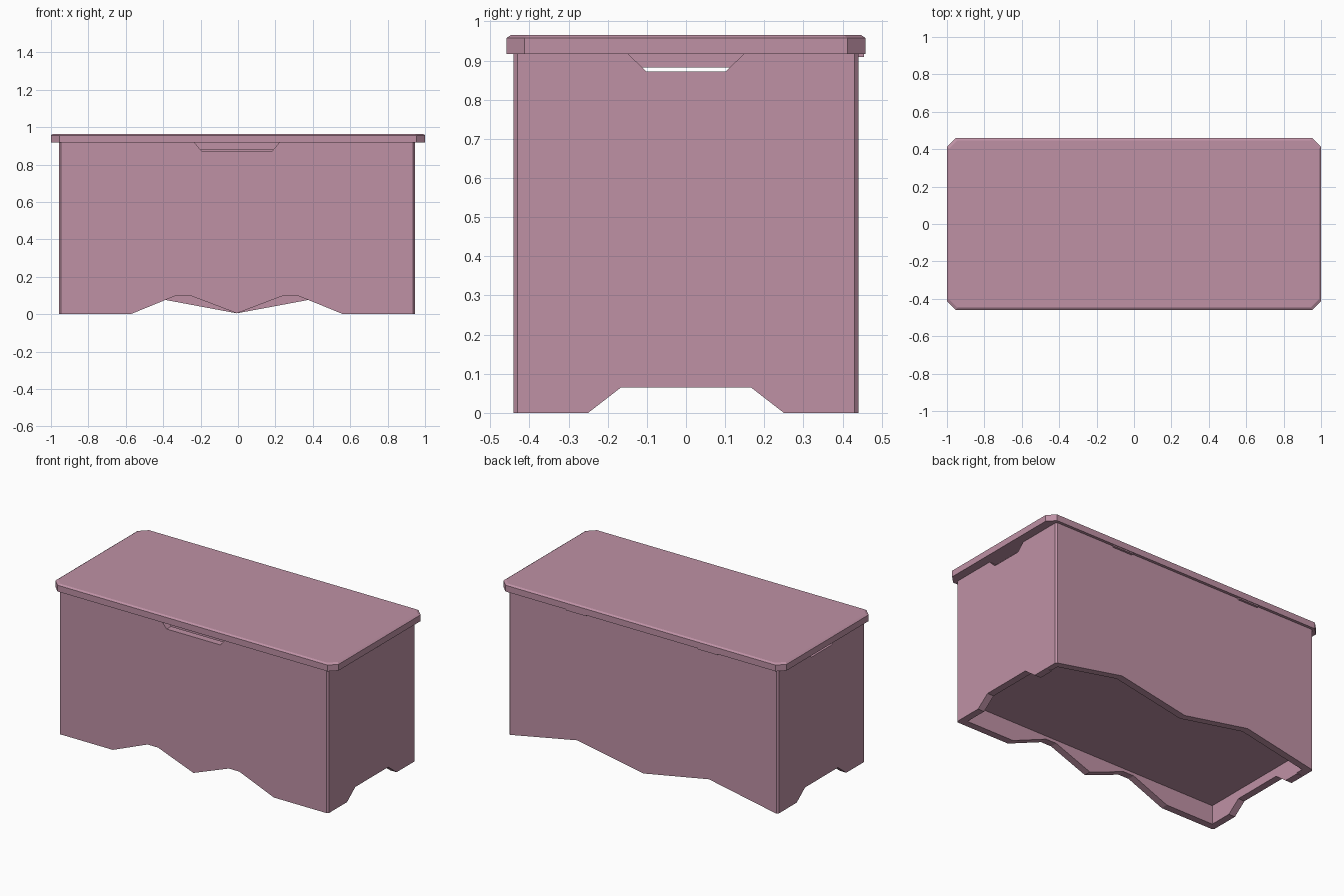
import bpy
import bmesh
from mathutils import Vector

cube = bpy.data.objects.get("Cube")
if cube:
    bpy.data.objects.remove(cube, do_unlink=True)

pink = bpy.data.materials.new("dusty_pink")
pink.use_nodes = True
colour = (0.52, 0.285, 0.378, 1)
pink.diffuse_color = colour
pink.node_tree.nodes["Principled BSDF"].inputs["Base Color"].default_value = colour

SHIFT = -0.006              # the box sits slightly off the lid's centre
W, D, WALL = 0.951, 0.441, 0.045
RIM = 0.917


def prism(name, outline, axis, lo, hi):
    """Extrude a 2D outline along an axis from lo to hi."""
    place = {"x": lambda a, b, c: (c, a, b),
             "y": lambda a, b, c: (a, c, b),
             "z": lambda a, b, c: (a, b, c)}[axis]
    bm = bmesh.new()
    face = bm.faces.new([bm.verts.new(place(a, b, lo)) for a, b in outline])
    ext = bmesh.ops.extrude_face_region(bm, geom=[face])
    verts = [v for v in ext["geom"] if isinstance(v, bmesh.types.BMVert)]
    bmesh.ops.translate(bm, verts=verts, vec=Vector(place(0, 0, hi - lo)))
    bmesh.ops.recalc_face_normals(bm, faces=bm.faces)
    mesh = bpy.data.meshes.new(name)
    bm.to_mesh(mesh)
    bm.free()
    mesh.materials.append(pink)
    obj = bpy.data.objects.new(name, mesh)
    bpy.context.collection.objects.link(obj)
    return obj


def chamfered(w, d, c):
    """Rectangle of half sizes w, d with cut corners."""
    return [(w - c, -d), (w, c - d), (w, d - c), (w - c, d),
            (c - w, d), (-w, d - c), (-w, c - d), (c - w, -d)]


def rect(w, d):
    return [(w, -d), (w, d), (-w, d), (-w, -d)]


def mirrored(half):
    """Complete a profile listed from the +side towards the middle."""
    return half + [(-a, b) for a, b in reversed(half) if a]


# Box: solid block, hollowed above and below the floor, then notched
box = prism("box", chamfered(W, D, 0.01), "z", 0, RIM)
inner = rect(W - WALL, D - WALL)
foot_front = mirrored([(0.569, -0.1), (0.569, 0), (0.324, 0.1), (0.25, 0.1), (0, 0.005)])
foot_back = mirrored([(0.94, -0.1), (0.94, 0), (0.465, 0.092), (0, 0.005)])
foot_side = mirrored([(0.25, -0.1), (0.25, 0), (0.166, 0.065)])
slot_front = mirrored([(0.226, 1), (0.226, RIM), (0.189, 0.873)])
slot_side = mirrored([(0.148, 1), (0.148, RIM), (0.101, 0.872)])
cutters = [
    prism("storage_cutter", inner, "z", 0.15, 1.1),
    prism("base_cutter", inner, "z", -0.2, 0.12),
    prism("front_foot_cutter", foot_front, "y", -0.6, -0.35),
    prism("back_foot_cutter", foot_back, "y", 0.35, 0.6),
    prism("side_foot_cutter", foot_side, "x", -1.2, 1.2),
    prism("front_slot_cutter", slot_front, "y", -0.6, -0.35),
    prism("side_slot_cutter", slot_side, "x", -1.2, 1.2),
]
for cutter in cutters:
    mod = box.modifiers.new(cutter.name, "BOOLEAN")
    mod.operation = "DIFFERENCE"
    mod.solver = "EXACT"
    mod.object = cutter
    cutter.hide_render = True
graph = bpy.context.evaluated_depsgraph_get()
carved = bpy.data.meshes.new_from_object(box.evaluated_get(graph))
box.modifiers.clear()
box.data = carved
for cutter in cutters:
    bpy.data.objects.remove(cutter, do_unlink=True)
box.location.x = SHIFT

# Lid: cut-corner slab with a small bevel round its top
lid = prism("lid", chamfered(1, 0.459, 0.046), "z", RIM, 0.965)
for v in lid.data.vertices:
    if v.co.z > 0.95:
        v.co.x *= 0.988
        v.co.y *= 0.975
rim_band = prism("lid_edge", chamfered(1, 0.459, 0.046), "z", RIM, 0.957)
for v in lid.data.vertices:
    if v.co.z < 0.95:
        v.co.z = 0.957

# Plug under the lid that fits inside the box
plug = prism("lid_plug", rect(W - WALL - 0.004, D - WALL - 0.004), "z", 0.882, RIM + 0.01)
plug.location.x = SHIFT

# Hinges on the back
for side, x in (("left", 0.465), ("right", -0.465)):
    hinge = prism(side + "_hinge", rect(0.07, 0.0075), "z", 0.909, RIM)
    hinge.location = (x + SHIFT, D + 0.0065, 0)
